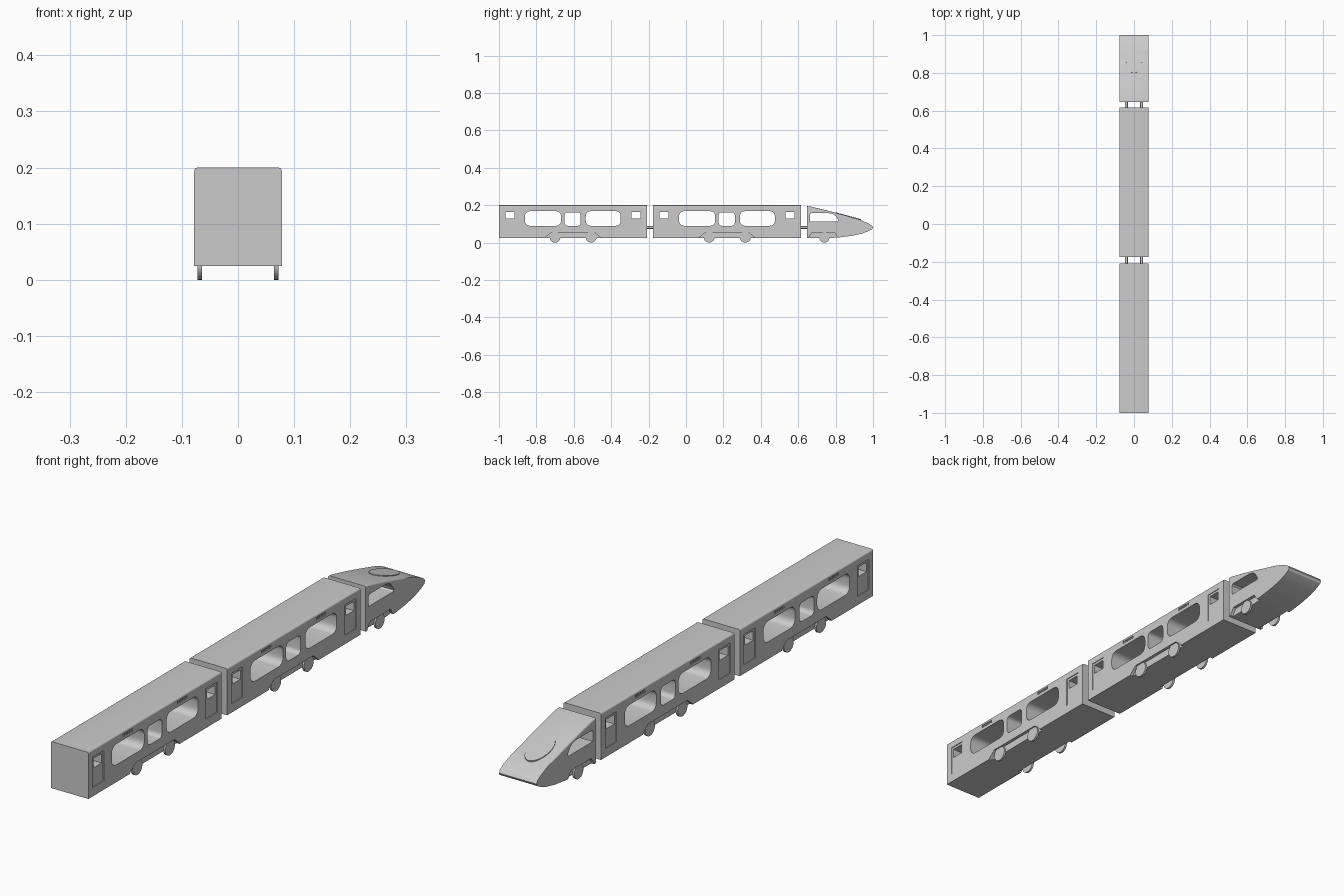
import bpy, bmesh, math
from mathutils import Matrix

if "Cube" in bpy.data.objects:
    bpy.data.objects.remove(bpy.data.objects["Cube"])

W = 0.078          # half width of the train
INSET = 0.066      # x of the running-gear recess back wall


def make_object(name, bm):
    bmesh.ops.recalc_face_normals(bm, faces=bm.faces)
    mesh = bpy.data.meshes.new(name)
    bm.to_mesh(mesh)
    bm.free()
    obj = bpy.data.objects.new(name, mesh)
    bpy.context.collection.objects.link(obj)
    return obj


def prism(bm, pts, x0, x1):
    """Extrude a (y, z) outline from x0 to x1."""
    f = bm.faces.new([bm.verts.new((x0, y, z)) for y, z in pts])
    ext = bmesh.ops.extrude_face_region(bm, geom=[f])['geom']
    vs = [v for v in ext if isinstance(v, bmesh.types.BMVert)]
    bmesh.ops.translate(bm, verts=vs, vec=(x1 - x0, 0, 0))


def both_sides(bm, pts, depth):
    prism(bm, pts, W - depth, W + 0.02)
    prism(bm, pts, -W + depth, -W - 0.02)


def rounded(y0, y1, z0, z1, r=0.0, n=5):
    if r == 0:
        return [(y0, z0), (y1, z0), (y1, z1), (y0, z1)]
    pts = []
    for cy, cz, a in ((y1 - r, z1 - r, 0), (y0 + r, z1 - r, 90),
                      (y0 + r, z0 + r, 180), (y1 - r, z0 + r, 270)):
        for i in range(n + 1):
            t = math.radians(a + 90 * i / n)
            pts.append((cy + r * math.cos(t), cz + r * math.sin(t)))
    return pts


def carve(obj, *cutter_meshes):
    """Cut the given bmeshes out of obj and bake the result."""
    cutters = []
    for bm in cutter_meshes:
        cutter = make_object("cutter", bm)
        cutter.hide_render = True
        mod = obj.modifiers.new("cut", 'BOOLEAN')
        mod.operation, mod.solver, mod.object = 'DIFFERENCE', 'EXACT', cutter
        cutters.append(cutter)
    dg = bpy.context.evaluated_depsgraph_get()
    dg.update()
    baked = bpy.data.meshes.new_from_object(obj.evaluated_get(dg))
    obj.modifiers.clear()
    obj.data = baked
    for c in cutters:
        bpy.data.objects.remove(c)


def smooth(obj, angle=30):
    bpy.ops.object.select_all(action='DESELECT')
    obj.select_set(True)
    bpy.context.view_layer.objects.active = obj
    bpy.ops.object.shade_smooth_by_angle(angle=math.radians(angle))


def cylinder(name, loc, axis, r, depth, seg=32):
    bm = bmesh.new()
    bmesh.ops.create_cone(bm, cap_ends=True, segments=seg, radius1=r, radius2=r, depth=depth)
    rot = Matrix.Rotation(math.pi / 2, 4, 'Y' if axis == 'X' else 'X')
    bmesh.ops.transform(bm, verts=bm.verts, matrix=Matrix.Translation(loc) @ rot)
    obj = make_object(name, bm)
    smooth(obj)
    return obj


def wheel_pair(y, r):
    for s in (-1, 1):
        cylinder("wheel", (s * 0.0685, y, r), 'X', r, 0.008)


def bevel_sides(bm, on_top, r):
    edges = [e for e in bm.edges
             if all(on_top(v.co) for v in e.verts)
             and abs(e.verts[0].co.x - e.verts[1].co.x) < 1e-5]
    bmesh.ops.bevel(bm, geom=edges, offset=r, segments=4, profile=0.5, affect='EDGES')


def carriage(name, y):
    # Solid body with softened roof edges
    body = bmesh.new()
    prism(body, rounded(y, y + 0.792, 0.025, 0.2), -W, W)
    bevel_sides(body, lambda c: c.z > 0.199, 0.006)
    car = make_object(name, body)

    # Shallow doors, vent slots and running-gear recesses
    insets = bmesh.new()
    for d in (0.059, 0.733):
        both_sides(insets, rounded(y + d - 0.033, y + d + 0.033, 0.058, 0.172), 0.003)
    for v in (0.205, 0.53):
        for i in range(6):
            s = y + v + i * 0.01
            both_sides(insets, rounded(s, s + 0.007, 0.18, 0.19), 0.004)
    both_sides(insets, [(y + 0.243, 0.015), (y + 0.25, 0.03), (y + 0.278, 0.053),
                        (y + 0.512, 0.053), (y + 0.54, 0.03), (y + 0.547, 0.015)], W - INSET)

    # Windows running right through the body
    windows = bmesh.new()
    for y0, y1, z0, z1, r in ((0.035, 0.083, 0.128, 0.163, 0),
                              (0.139, 0.332, 0.09, 0.168, 0.026),
                              (0.351, 0.437, 0.09, 0.162, 0.016),
                              (0.464, 0.651, 0.09, 0.168, 0.026),
                              (0.709, 0.757, 0.128, 0.163, 0)):
        prism(windows, rounded(y + y0, y + y1, z0, z1, r), -0.2, 0.2)
    carve(car, insets, windows)
    smooth(car)

    for w in (0.3, 0.493):
        wheel_pair(y + w, 0.029)


carriage("rear_carriage", -1.0)
carriage("front_carriage", -0.176)

# Locomotive: side profile of the pointed nose, extruded across the width
top = [(0.647, 0.195), (0.665, 0.193), (0.75, 0.173), (0.847, 0.147), (0.90, 0.132),
       (0.945, 0.116), (0.975, 0.103), (0.993, 0.092), (1.0, 0.081)]
under = [(0.995, 0.072), (0.975, 0.061), (0.94, 0.048), (0.89, 0.037), (0.83, 0.029),
         (0.78, 0.025), (0.647, 0.025)]
bm = bmesh.new()
prism(bm, top + under, -W, W)
bevel_sides(bm, lambda c: c.z > 0.13, 0.006)
loco = make_object("locomotive", bm)
gear = bmesh.new()
both_sides(gear, [(0.655, 0.015), (0.66, 0.035), (0.675, 0.053), (0.795, 0.053),
                  (0.806, 0.035), (0.825, 0.015)], W - INSET)
cab = bmesh.new()
prism(cab, [(0.664, 0.113), (0.808, 0.113), (0.814, 0.117), (0.812, 0.124), (0.80, 0.142),
            (0.786, 0.153), (0.765, 0.157), (0.67, 0.157), (0.664, 0.151)], -0.2, 0.2)
carve(loco, gear, cab)
smooth(loco)
wheel_pair(0.74, 0.027)

# Oval windscreen panel on the sloping nose
bm = bmesh.new()
bmesh.ops.create_cone(bm, cap_ends=True, segments=40, radius1=1, radius2=1, depth=0.012)
bmesh.ops.transform(bm, verts=bm.verts,
                    matrix=Matrix.Translation((0, 0.866, 0.138)) @ Matrix.Rotation(-0.265, 4, 'X')
                    @ Matrix.Diagonal((0.042, 0.071, 1, 1)))
smooth(make_object("windscreen", bm))

# Coupling rods between the vehicles
for y in (-0.192, 0.6315):
    for s in (-1, 1):
        cylinder("coupling_rod", (s * 0.04, y, 0.081), 'Y', 0.007, 0.05, 20)
